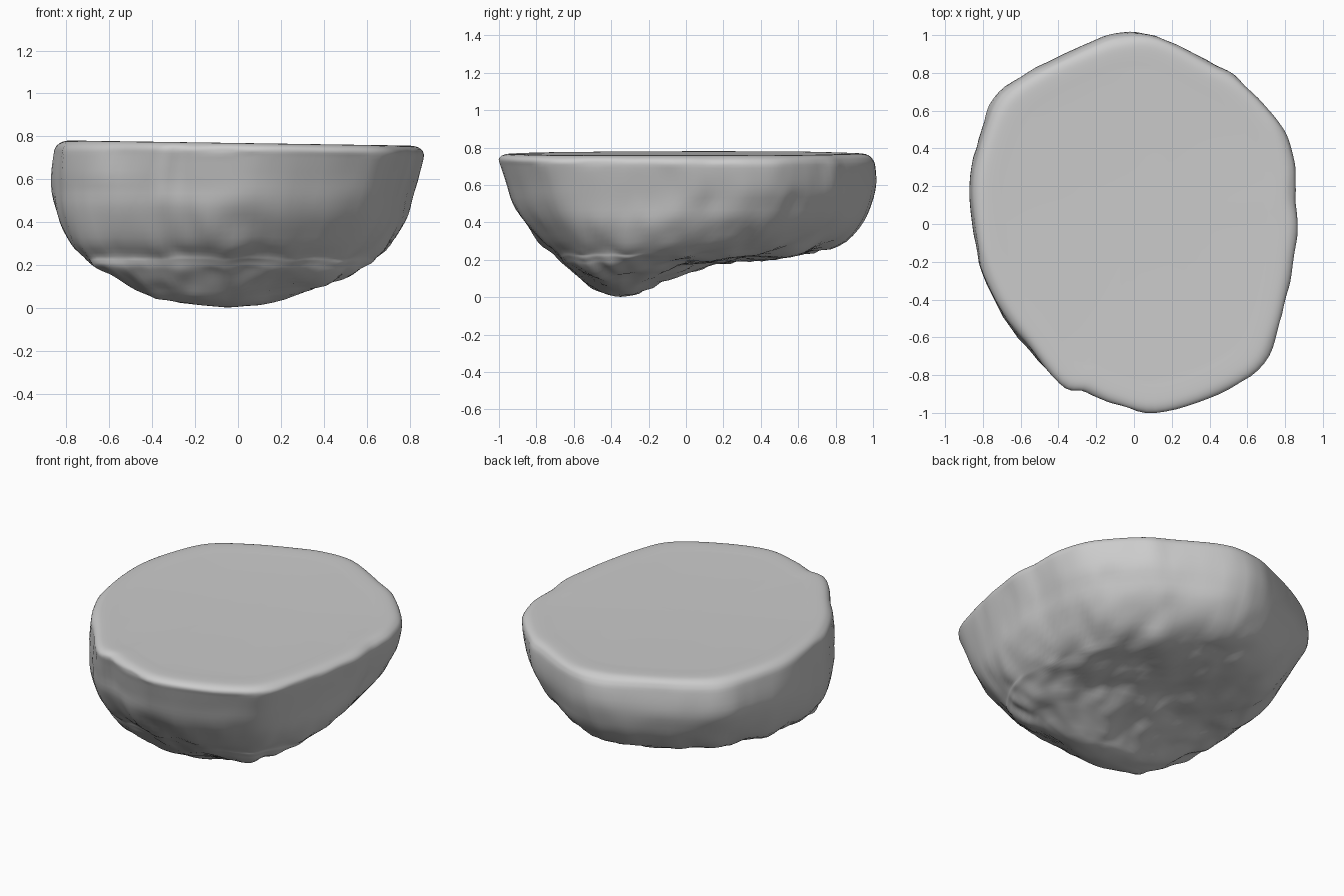
import bpy
import bmesh
import math
from mathutils import Vector, noise

if "Cube" in bpy.data.objects:
    bpy.data.objects.remove(bpy.data.objects["Cube"], do_unlink=True)

# Irregular plan outline, counter-clockwise
OUTLINE = [(.87, 0), (.85, .15), (.85, .32), (.80, .49), (.72, .61), (.56, .77),
           (.40, .86), (.12, 1), (-.09, 1), (-.27, .94), (-.51, .83), (-.71, .69),
           (-.81, .49), (-.87, .24), (-.86, -.03), (-.80, -.28), (-.65, -.58),
           (-.41, -.85), (-.26, -.89), (-.12, -.95), (.11, -1), (.40, -.92),
           (.66, -.77), (.76, -.57), (.82, -.34), (.85, -.17)]

# Horizontal sections: height, x min, x max, y min, y max
SECTIONS = [(.005, -.08, -.01, -.38, -.32), (.02, -.22, .10, -.44, -.25),
            (.05, -.40, .22, -.50, -.20), (.10, -.51, .41, -.56, -.07),
            (.15, -.60, .52, -.62, .05), (.18, -.65, .57, -.66, .16),
            (.20, -.68, .60, -.68, .35), (.22, -.70, .63, -.70, .56),
            (.24, -.72, .65, -.72, .72), (.30, -.78, .71, -.79, .85),
            (.40, -.83, .78, -.87, .94), (.50, -.86, .81, -.93, .98),
            (.60, -.87, .84, -.96, 1), (.70, -.86, .865, -.99, .995),
            (.735, -.85, .865, -1, .985), (.755, -.83, .85, -.99, .97),
            (.767, -.80, .82, -.96, .94), (.769, -.75, .77, -.91, .89),
            (.766, -.68, .70, -.83, .81)]


def clamp(value):
    return max(0, min(1, value))


def spline(points, steps, closed):
    """Sample a smooth curve through points of any dimension."""
    n = len(points)
    pts = [Vector(p) for p in points]
    pick = (lambda i: pts[i % n]) if closed else (lambda i: pts[max(0, min(n - 1, i))])
    result = []
    for i in range(n if closed else n - 1):
        a, b, c, d = (pick(i + k) for k in (-1, 0, 1, 2))
        for s in range(steps):
            t = s / steps
            result.append(b + (c - a) * t / 2 + (a * 2 - b * 5 + c * 4 - d) * t * t / 2
                          + (b * 3 - a - c * 3 + d) * t ** 3 / 2)
    return result if closed else result + [pts[-1]]


def section_point(p, section):
    """Fit the outline to a section; low sections are egg-shaped, narrow at the back."""
    z, x0, x1, y0, y1 = section
    u, v = p.x / .87, p.y
    blend = clamp(z / .55)
    k = blend + (1 - blend) / math.hypot(u, v)
    u, v = u * k, v * k
    middle = blend * (y0 + y1) / 2 - (1 - blend) * .35
    if v > 0:
        u *= 1 - .15 * (1 - blend) * v * v
    # The rim is worn back at one front corner
    worn = math.exp(-((p.x + .62) ** 2 + (p.y + .65) ** 2) / .05)
    shrink = 1 - .03 * worn * clamp((z - .6) / .15)
    x = (x0 + x1) / 2 + u * shrink * (x1 - x0) / 2
    y = middle + v * shrink * ((y1 - middle) if v > 0 else (middle - y0))
    return Vector((x, y, z - .015 * x * clamp((z - .5) / .27)))


# Stone body lofted through the sections
bm = bmesh.new()
plan = spline(OUTLINE, 5, True)
rings = [[bm.verts.new(section_point(p, s)) for p in plan]
         for s in spline(SECTIONS, 3, False)]
for low, high in zip(rings, rings[1:]):
    for i in range(len(low)):
        j = (i + 1) % len(low)
        bm.faces.new((low[i], low[j], high[j], high[i]))

# Bottom tip and flat top
tip = bm.verts.new((-.05, -.35, .002))
crown = bm.verts.new((0, 0, .766))
for i in range(len(plan)):
    j = (i + 1) % len(plan)
    bm.faces.new((tip, rings[0][j], rings[0][i]))
    bm.faces.new((crown, rings[-1][i], rings[-1][j]))
bmesh.ops.recalc_face_normals(bm, faces=bm.faces)
bm.normal_update()

# Lumps under the stone and faint upright flutes around the wall
moves = []
for v in bm.verts:
    x, y, z = v.co
    under = clamp(-v.normal.z * 1.3 - .2) * clamp(z / .07)
    lumps = (.03 * noise.noise(Vector((x * 5, y * 5, 3)))
             + .016 * noise.noise(Vector((x * 11, y * 11, 7))))
    wall = clamp(1 - abs(v.normal.z) * 1.2)
    flutes = (.012 * noise.noise(Vector((x * 4, y * 4, z * 2)))
              + .008 * noise.noise(Vector((x * 11, y * 11, z * 2))))
    moves.append(v.normal * (under * lumps + wall * flutes))
for v, move in zip(bm.verts, moves):
    v.co += move

mesh = bpy.data.meshes.new("stone")
bm.to_mesh(mesh)
bm.free()
stone = bpy.data.objects.new("stone", mesh)
bpy.context.collection.objects.link(stone)

# Plain grey stone
grey = bpy.data.materials.new("stone grey")
grey.use_nodes = True
color = (.6, .6, .6, 1)
grey.diffuse_color = color
grey.node_tree.nodes["Principled BSDF"].inputs["Base Color"].default_value = color
mesh.materials.append(grey)

bpy.context.view_layer.objects.active = stone
stone.select_set(True)
bpy.ops.object.shade_smooth_by_angle(angle=math.radians(60))
